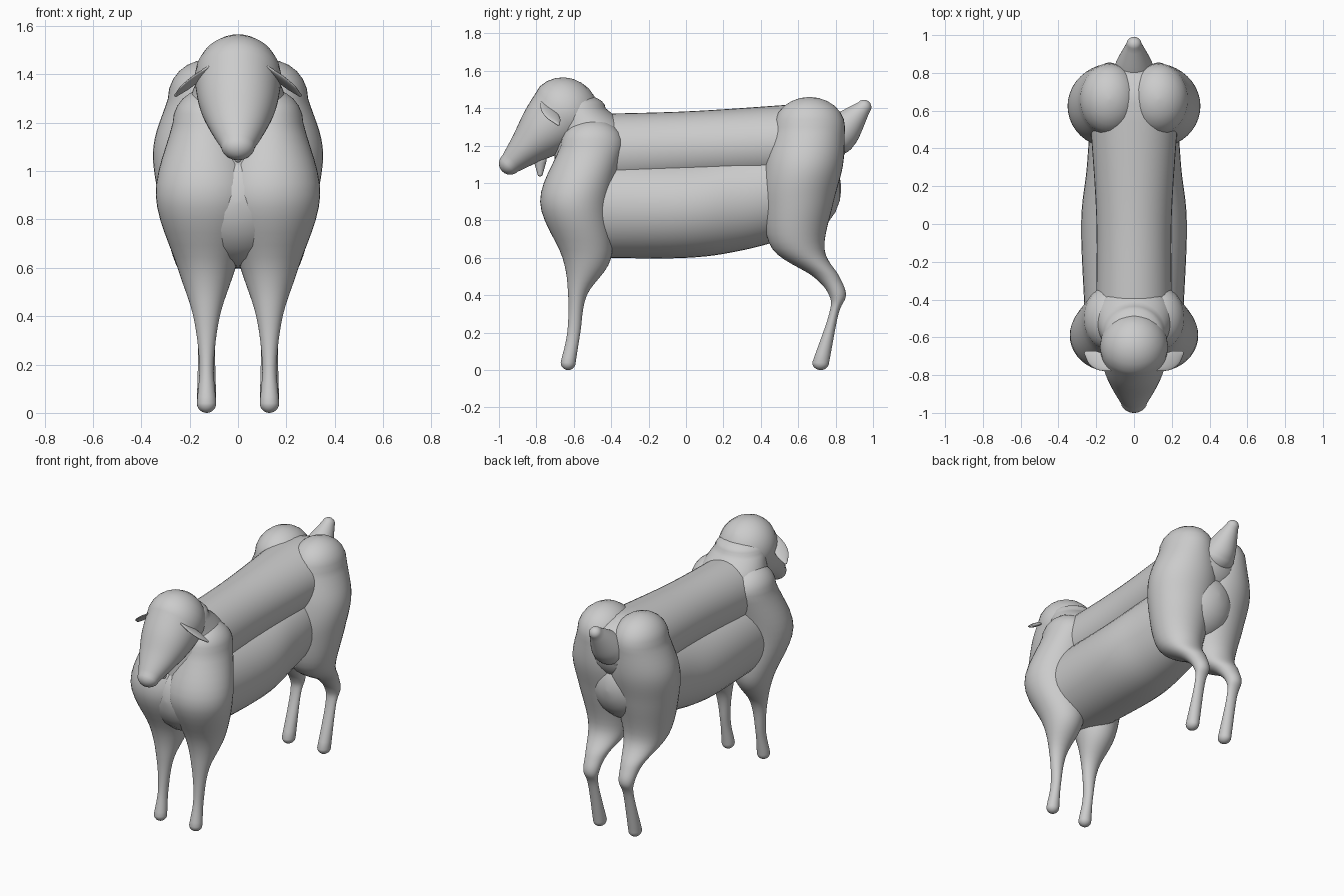
import bpy
import bmesh
from math import sin, cos, tau
from mathutils import Vector

cube = bpy.data.objects.get("Cube")
if cube:
    bpy.data.objects.remove(cube, do_unlink=True)

grey = bpy.data.materials.new("plain grey")
grey.use_nodes = True
grey.diffuse_color = (0.6, 0.6, 0.6, 1)
grey.node_tree.nodes["Principled BSDF"].inputs["Base Color"].default_value = grey.diffuse_color

SIDES = 40
STEPS = 6
FORWARD_X = (1, 0, 0)
UP = (0, 0, 1)
DOWN = (0, 0, -1)
BACKWARD = (0, 1, 0)


def smooth_path(stations):
    """Catmull-Rom curve through the stations."""
    points = [Vector(tuple(station) + (0,) * (4 - len(station))) for station in stations]
    points.insert(0, points[0] * 2 - points[1])
    points.append(points[-1] * 2 - points[-2])
    path = []
    for before, start, end, after in zip(points, points[1:], points[2:], points[3:]):
        for step in range(STEPS):
            t = step / STEPS
            bend = before * 2 - start * 5 + end * 4 - after
            twist = (start - end) * 3 + after - before
            path.append(start + ((end - before) * t + bend * t ** 2 + twist * t ** 3) / 2)
    path.append(points[-2])
    return path


def dome(station, sign, roundness):
    """Shrinking rings that round off one end, ordered outward."""
    distance, width, depth, shift = station
    rings = []
    for step in range(1, STEPS + 1):
        angle = tau / 4 * min(step / STEPS, 0.98)
        reach = sign * min(width, depth) * roundness * sin(angle)
        rings.append((distance + reach, width * cos(angle), depth * cos(angle), shift))
    return rings


def loft(name, origin, along, *stations, wide=FORWARD_X, mirror=False, roundness=1):
    """Oval rings; each station is distance, half width, half depth, sideways shift."""
    origin, axis, across = Vector(origin), Vector(along).normalized(), Vector(wide).normalized()
    deep = axis.cross(across).normalized()
    path = smooth_path(stations)
    rings = dome(path[0], -1, roundness)[::-1] + path + dome(path[-1], 1, roundness)

    bm = bmesh.new()
    loops = []
    for distance, width, depth, shift in rings:
        centre = origin + axis * distance + deep * shift
        loops.append([
            bm.verts.new(centre + across * width * cos(tau * side / SIDES)
                         + deep * depth * sin(tau * side / SIDES))
            for side in range(SIDES)
        ])
    for lower, upper in zip(loops, loops[1:]):
        for side in range(SIDES):
            bm.faces.new((lower[side - 1], lower[side], upper[side], upper[side - 1]))
    bm.faces.new(loops[0])
    bm.faces.new(loops[-1])
    bmesh.ops.recalc_face_normals(bm, faces=bm.faces)
    for face in bm.faces:
        face.smooth = True

    mesh = bpy.data.meshes.new(name)
    bm.to_mesh(mesh)
    bm.free()
    mesh.materials.append(grey)
    part = bpy.data.objects.new(name, mesh)
    bpy.context.collection.objects.link(part)
    if mirror:
        part.modifiers.new("Mirror", 'MIRROR')


# Trunk: slim back over a deeper belly, with a rounded rump
loft("back", (0, -.45, 1.16), (0, 1, .05), (0, .2, .21), (.5, .2, .2), (1.1, .24, .21))
loft("belly", (0, -.5, .87), BACKWARD,
     (0, .26, .27), (.5, .28, .27), (.8, .25, .27, -.04), (1.1, .23, .25, -.1))
loft("rump", (0, .64, 1.2), UP, (0, .24, .22), (.1, .22, .2), roundness=.6)

# Legs rise from hoof to shoulder or haunch, shifted along the body
leg_base = (.13, 0, 0)
loft("front_leg", leg_base, UP,
     (.04, .04, .04, -.63), (.2, .03, .035, -.6), (.4, .055, .05, -.58),
     (.6, .12, .13, -.53), (.9, .21, .19, -.59), (1.2, .14, .17, -.5), mirror=True)
loft("hind_leg", leg_base, UP,
     (.04, .04, .045, .72), (.3, .035, .025, .79), (.4, .05, .045, .81), (.5, .07, .07, .75),
     (.65, .14, .14, .6), (.9, .2, .19, .6), (1.1, .22, .21, .63), (1.3, .16, .19, .66),
     mirror=True)

# Neck, head, ears and beard
loft("neck", UP, UP,
     (0, .26, .17, -.54), (.2, .24, .19, -.51), (.3, .2, .19, -.51), (.4, .16, .15, -.58),
     roundness=.5)
loft("head", (0, -.65, 1.38), (0, -1, -.95),
     (0, .18, .19), (.15, .16, .15), (.28, .12, .1), (.4, .07, .06))
loft("ear", (.12, -.77, 1.43), (.14, .09, -.12),
     (0, .01, .006), (.07, .04, .01), (.14, .04, .01), (.2, .01, .006),
     wide=(-.6, 1, 0), mirror=True)
loft("beard", (0, -.78, 1.12), DOWN, (0, .03, .035), (.07, .015, .015))

# Tail
loft("tail", (0, .81, 1.25), (0, 1, 1.1), (0, .11, .1), (.07, .09, .09), (.21, .04, .04))
